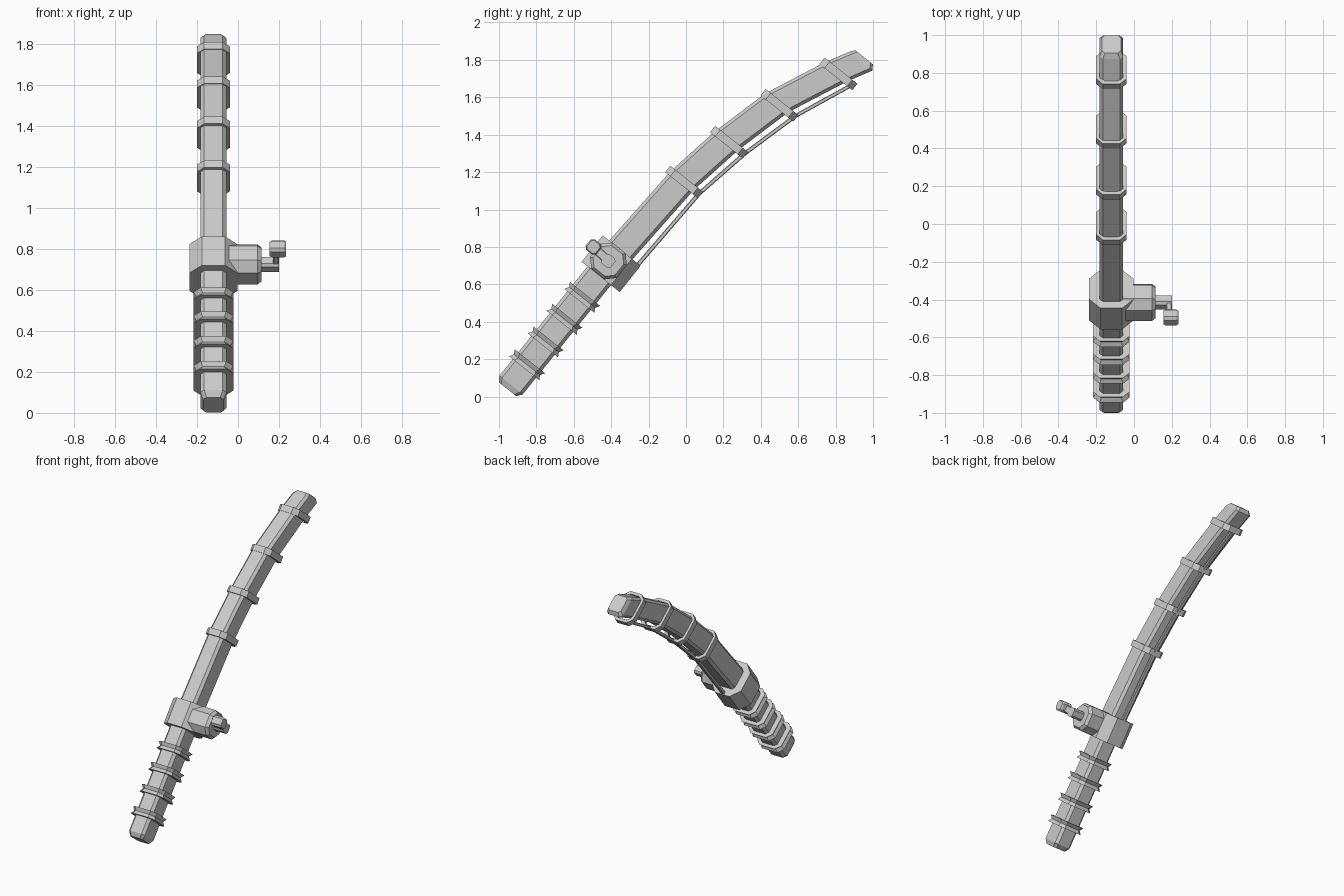
import bpy, bmesh
from mathutils import Vector

if "Cube" in bpy.data.objects:
    bpy.data.objects.remove(bpy.data.objects["Cube"])

CX = -0.12
U = Vector((0, 0.622, 0.783))     # along the handle
V = Vector((0, 0.783, -0.622))    # across the handle, towards the line
X = Vector((1, 0, 0))


def pt(y, z, x=CX):
    return Vector((x, y, z))


def octagon(c, hx, hv, ch, a=X, b=V):
    """Chamfered rectangle around c in the plane of a and b."""
    q = [(hx, hv - ch), (hx - ch, hv), (-hx + ch, hv), (-hx, hv - ch),
         (-hx, -hv + ch), (-hx + ch, -hv), (hx - ch, -hv), (hx, -hv + ch)]
    return [c + a * s + b * t for s, t in q]


def loft(name, sections, cyclic=False):
    """Skin a row of equal loops, capped at the ends or joined into a ring."""
    bm = bmesh.new()
    loops = [[bm.verts.new(p) for p in s] for s in sections]
    pairs = list(zip(loops, loops[1:]))
    if cyclic:
        pairs.append((loops[-1], loops[0]))
    else:
        bm.faces.new(loops[0][::-1])
        bm.faces.new(loops[-1])
    n = len(loops[0])
    for a, b in pairs:
        for i in range(n):
            j = (i + 1) % n
            bm.faces.new((a[i], a[j], b[j], b[i]))
    bmesh.ops.recalc_face_normals(bm, faces=bm.faces)
    me = bpy.data.meshes.new(name)
    bm.to_mesh(me)
    bm.free()
    ob = bpy.data.objects.new(name, me)
    bpy.context.collection.objects.link(ob)
    return ob


# Bent rod with bevelled ends
path = [pt(-0.935, 0.062), pt(-0.40, 0.725), pt(-0.02, 1.155), pt(0.22, 1.37),
        pt(0.485, 1.57), pt(0.80, 1.735), pt(0.935, 1.793)]
rod = [octagon(path[0] - U * 0.03, 0.05, 0.06, 0.016)]
rod += [octagon(p, 0.063, 0.08, 0.018) for p in path]
rod += [octagon(path[-1] + U * 0.027, 0.05, 0.06, 0.016)]
loft("rod", rod)

# Grooved grip rings
for i, (y, z) in enumerate([(-0.85, 0.17), (-0.75, 0.292), (-0.65, 0.413), (-0.555, 0.53)]):
    c = pt(y, z)
    loft(f"grip_ring_{i + 1}", [octagon(c - U * 0.024, 0.097, 0.103, 0.035),
                                octagon(c, 0.083, 0.089, 0.030),
                                octagon(c + U * 0.024, 0.097, 0.103, 0.035)])

# Open line guides that hang below the rod
for i, (y, z) in enumerate([(-0.01, 1.147), (0.23, 1.36), (0.50, 1.557), (0.815, 1.725)]):
    c = pt(y, z)
    lo, hi = c - U * 0.022, c + U * 0.022
    outer, inner = (0.08, 0.112, 0.035), (0.06, 0.092, 0.026)
    loft(f"line_guide_{i + 1}", [octagon(lo, *outer), octagon(hi, *outer),
                                 octagon(hi, *inner), octagon(lo, *inner)], True)

# Fishing line strung through the guides
line = [pt(-0.33, 0.62), pt(0.07, 1.085), pt(0.315, 1.30), pt(0.585, 1.50), pt(0.89, 1.668)]
loft("fishing_line", [octagon(p, 0.013, 0.011, 0.004) for p in line])

# Reel collar around the rod
c = pt(-0.40, 0.71)
loft("reel_collar", [octagon(c + U * s, 0.117, 0.13, 0.06) for s in (-0.09, 0.09)])

# Reel drum on the right side, with a bevelled outer end
drum = pt(-0.415, 0.725, 0)
loft("reel_drum", [octagon(drum + X * x, r, r, r * 0.5, U, V)
                   for x, r in ((-0.08, 0.09), (0.095, 0.09), (0.115, 0.075))])

# Crank: shaft, arm and knob
knob = pt(-0.495, 0.80, 0)
loft("crank_shaft", [octagon(drum + X * x, 0.032, 0.032, 0.012, U, V) for x in (0.10, 0.20)])
d = (knob - drum).normalized()
side = d.cross(X)
loft("crank_arm", [octagon(p + X * 0.185, 0.015, 0.024, 0.005, X, side) for p in (drum, knob)])
loft("crank_knob", [octagon(knob + X * x, r, r, r * 0.4, U, V)
                    for x, r in ((0.155, 0.03), (0.165, 0.036), (0.225, 0.036), (0.235, 0.03))])
